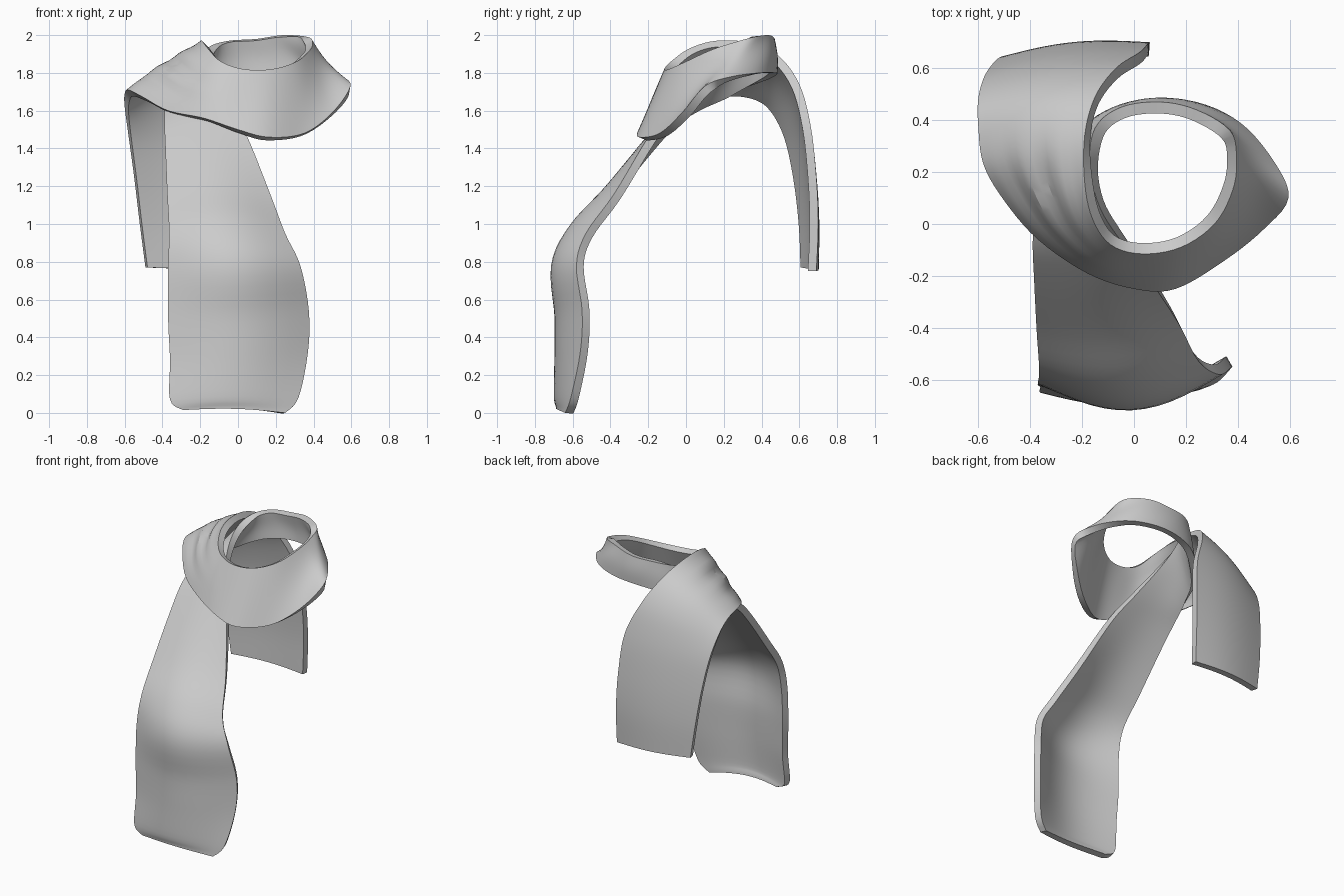
import bpy
import math
from mathutils import Vector

cube = bpy.data.objects.get("Cube")
if cube:
    bpy.data.objects.remove(cube, do_unlink=True)

# Rows across the cloth: outer edge, inner edge, outward bulge
back_tail = [
    ((-.49, .65, .77), (.06, .69, .75), .03),
    ((-.52, .64, 1.0), (.06, .70, 1.0), .03),
    ((-.55, .61, 1.25), (.05, .69, 1.25), .03),
    ((-.58, .56, 1.47), (.02, .66, 1.52), .03),
    ((-.60, .48, 1.62), (-.07, .60, 1.74), .03),
    ((-.60, .38, 1.69), (-.15, .49, 1.89), .03),
]
neck_loop = [
    ((-.58, .23, 1.71), (-.19, .34, 1.96), .02),
    ((-.50, .09, 1.67), (-.19, .16, 1.97), .01),
    ((-.37, -.06, 1.60), (-.16, .02, 1.93), .01),
    ((-.18, -.19, 1.56), (-.09, -.08, 1.86), .01),
    ((.00, -.25, 1.50), (.03, -.115, 1.82), .0),
    ((.16, -.25, 1.46), (.18, -.09, 1.82), .0),
    ((.35, -.14, 1.48), (.31, .00, 1.86), .0),
    ((.50, -.02, 1.59), (.38, .13, 1.92), -.01),
    ((.595, .10, 1.73), (.395, .25, 1.96), -.02),
    ((.54, .24, 1.78), (.37, .36, 1.99), -.01),
    ((.41, .39, 1.80), (.24, .44, 2.0), .01),
    ((.24, .47, 1.80), (.10, .47, 1.98), .01),
    ((.05, .48, 1.79), (-.05, .45, 1.97), .01),
    ((-.14, .42, 1.76), (-.15, .37, 1.94), .01),
]
front_tail = [
    ((-.32, .25, 1.70), (-.17, .22, 1.89), .01),
    ((-.38, .07, 1.64), (-.13, .06, 1.78), .01),
    ((-.39, -.07, 1.56), (-.04, -.08, 1.62), .01),
    ((-.385, -.21, 1.41), (.05, -.20, 1.46), .02),
    ((-.375, -.41, 1.16), (.17, -.38, 1.16), .05),
    ((-.365, -.56, .96), (.25, -.53, .95), .08),
    ((-.37, -.61, .76), (.33, -.58, .78), .12),
    ((-.37, -.62, .50), (.375, -.55, .54), .11),
    ((-.36, -.63, .28), (.37, -.56, .32), .10),
    ((-.36, -.65, .07), (.32, -.61, .08), .07),
    ((-.29, -.66, .015), (.25, -.64, .00), .04),
]
ACROSS, STEPS = 14, 5


def catmull(p0, p1, p2, p3, t):
    """Smooth value between p1 and p2."""
    return .5 * (2 * p1 + (p2 - p0) * t + (2 * p0 - 5 * p1 + 4 * p2 - p3) * t ** 2
                 + (3 * p1 - p0 - 3 * p2 + p3) * t ** 3)


def smooth_rows(rows):
    """Refine the rows along the length of the cloth."""
    last, out = len(rows) - 1, []
    for i in range(last):
        four = [rows[min(max(k, 0), last)] for k in range(i - 1, i + 3)]
        for s in range(STEPS):
            t = s / STEPS
            a, b = (catmull(*[Vector(r[e]) for r in four], t) for e in (0, 1))
            out.append((a, b, catmull(*[r[2] for r in four], t)))
    a, b, bulge = rows[last]
    out.append((Vector(a), Vector(b), bulge))
    return out


def ribbon(name, rows, crease_centre, thickness, material):
    rows = smooth_rows(rows)
    verts, faces = [], []
    for i, (a, b, bulge) in enumerate(rows):
        before, after = rows[max(i - 1, 0)], rows[min(i + 1, len(rows) - 1)]
        along = (after[0] + after[1]) - (before[0] + before[1])
        normal = along.cross(b - a).normalized()
        # Gathered folds fade in around the shoulder
        gather = .012 * math.exp(-((i - crease_centre) / 5) ** 2)
        for j in range(ACROSS + 1):
            t = j / ACROSS
            arch = math.sin(math.pi * t)
            lift = bulge * arch + gather * arch * math.sin(t * math.tau * 3)
            verts.append(a.lerp(b, t) + normal * lift)
    w = ACROSS + 1
    for i in range(len(rows) - 1):
        for j in range(ACROSS):
            k = i * w + j
            faces.append((k, k + w, k + w + 1, k + 1))
    mesh = bpy.data.meshes.new(name)
    mesh.from_pydata(verts, [], faces)
    mesh.materials.append(material)
    obj = bpy.data.objects.new(name, mesh)
    bpy.context.collection.objects.link(obj)
    solid = obj.modifiers.new("cloth_thickness", "SOLIDIFY")
    solid.thickness = thickness
    solid.offset = -1
    bpy.ops.object.select_all(action="DESELECT")
    obj.select_set(True)
    bpy.context.view_layer.objects.active = obj
    bpy.ops.object.modifier_apply(modifier=solid.name)
    bpy.ops.object.shade_smooth_by_angle(angle=math.radians(30))
    return obj


grey = bpy.data.materials.new("grey_cloth")
grey.use_nodes = True
grey.diffuse_color = (.6, .6, .6, 1)
grey.node_tree.nodes["Principled BSDF"].inputs["Base Color"].default_value = (.6, .6, .6, 1)

# One long strip of cloth: up the back, round the neck and down the front
ribbon("scarf", back_tail + neck_loop + front_tail, len(back_tail + neck_loop[:1]) * STEPS, .045, grey)
